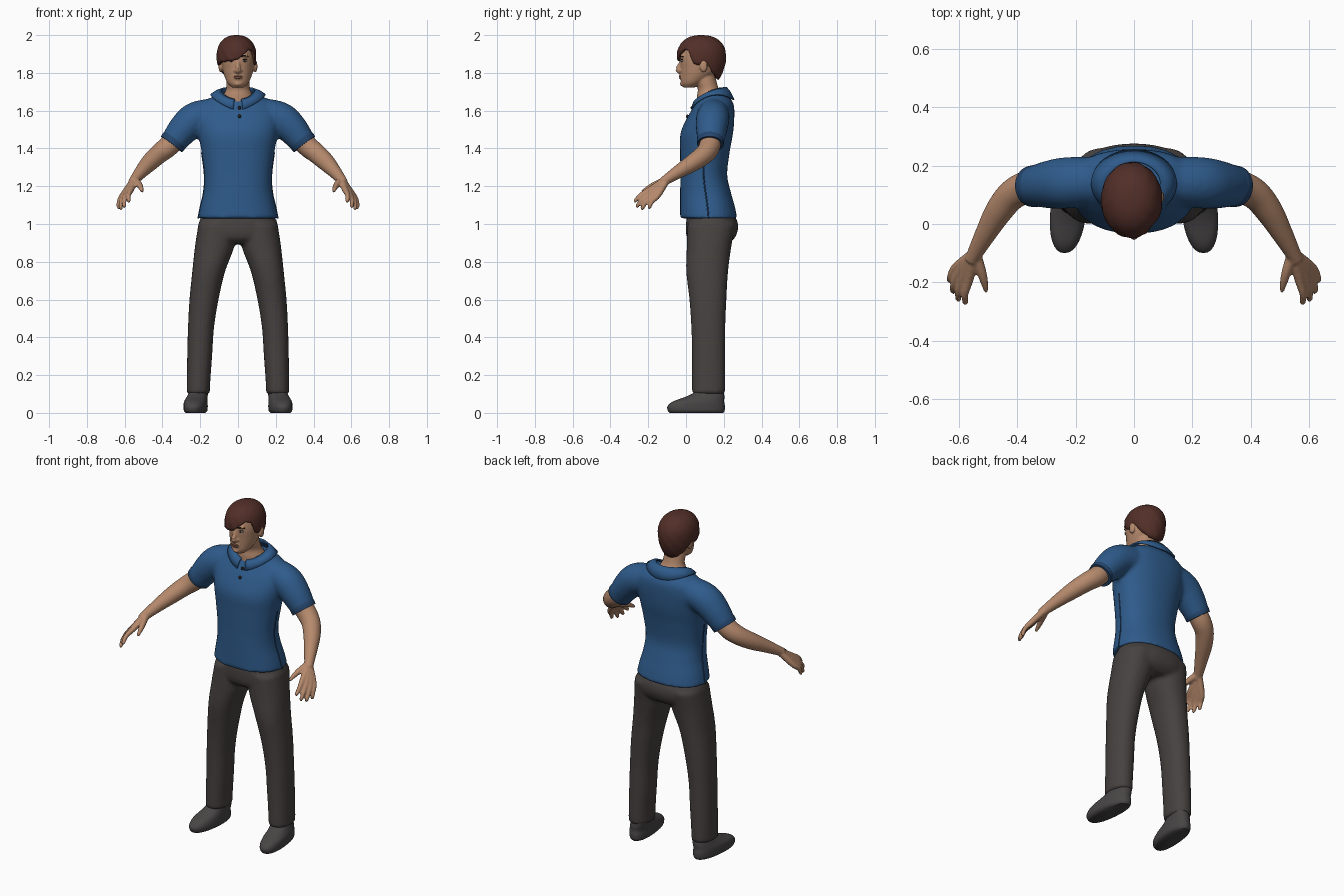
import bpy, bmesh, math
from mathutils import Vector, Matrix

cube = bpy.data.objects.get("Cube")
if cube:
    bpy.data.objects.remove(cube)


def material(name, r, g, b):
    m = bpy.data.materials.new(name)
    m.use_nodes = True
    m.diffuse_color = (r, g, b, 1)
    node = m.node_tree.nodes["Principled BSDF"]
    node.inputs["Base Color"].default_value = (r, g, b, 1)
    node.inputs["Roughness"].default_value = 0.8
    return m


SKIN = material("skin", .46, .25, .15)
LIPS = material("lips", .33, .14, .09)
HAIR = material("brown hair", .085, .028, .021)
SHIRT = material("blue shirt", .028, .105, .26)
TRIM = material("navy trim", .018, .06, .15)
TROUSERS = material("charcoal trousers", .062, .054, .051)
SHOES = material("dark grey shoes", .065, .06, .06)
WHITE = material("eye white", .5, .45, .4)
DARK = material("near black", .02, .015, .015)


def curve_through(secs, k=5):
    """Smooth interpolation of cross-section values."""
    out = []
    for i in range(len(secs) - 1):
        p = [secs[max(0, min(len(secs) - 1, i + j))] for j in (-1, 0, 1, 2)]
        for step in range(k):
            t = step / k
            out.append([b + t * ((c - a) + t * ((2 * a - 5 * b + 4 * c - d)
                        + t * (3 * b - a - 3 * c + d))) / 2
                        for a, b, c, d in zip(*p)])
    return out + [list(secs[-1])]


def loft(bm, secs, side=1, power=2, n=32):
    """Flat rings for (x, y, z, rx, ry); a round tube for (x, y, z, r)."""
    secs = curve_through([(side * s[0], *s[1:]) for s in secs])
    mids = [Vector(s[:3]) for s in secs]
    rings = []
    for i, s in enumerate(secs):
        a, b = Vector((1, 0, 0)), Vector((0, 1, 0))
        if len(s) == 4:
            t = mids[min(i + 1, len(mids) - 1)] - mids[max(i - 1, 0)]
            a = t.cross(Vector((0, 0, 1))).normalized()
            b = a.cross(t).normalized()
        ring = []
        for j in range(n):
            c, d = (f(math.tau * j / n) for f in (math.cos, math.sin))
            c, d = (math.copysign(abs(v) ** (2 / power), v) for v in (c, d))
            ring.append(bm.verts.new(mids[i] + a * c * s[3] + b * d * s[-1]))
        rings.append(ring)
    for r0, r1 in zip(rings, rings[1:]):
        for j in range(n):
            bm.faces.new((r0[j], r0[(j + 1) % n], r1[(j + 1) % n], r1[j]))
    bm.faces.new(rings[0])
    bm.faces.new(rings[-1])


def ball(bm, loc, scale):
    bmesh.ops.create_uvsphere(bm, u_segments=20, v_segments=12, radius=1,
                              matrix=Matrix.Translation(loc) @ Matrix.Diagonal((*scale, 1)))


def finish(name, bm, mat, voxel=0, relax=3):
    bmesh.ops.recalc_face_normals(bm, faces=bm.faces)
    me = bpy.data.meshes.new(name)
    bm.to_mesh(me)
    bm.free()
    me.materials.append(mat)
    ob = bpy.data.objects.new(name, me)
    bpy.context.collection.objects.link(ob)
    bpy.ops.object.select_all(action='DESELECT')
    ob.select_set(True)
    bpy.context.view_layer.objects.active = ob
    bpy.ops.object.shade_smooth_by_angle(angle=math.radians(50))
    if voxel:
        mod = ob.modifiers.new("blend", 'REMESH')
        mod.mode, mod.voxel_size, mod.use_smooth_shade = 'VOXEL', voxel, True
        mod = ob.modifiers.new("relax", 'SMOOTH')
        mod.factor, mod.iterations = .5, relax
    return ob


# Shirt: torso blended with short sleeves
bm = bmesh.new()
torso = [(0, .12, 1.03, .212, .152), (0, .114, 1.09, .2, .145), (0, .103, 1.17, .182, .134),
         (0, .094, 1.26, .178, .124), (0, .1, 1.38, .193, .131), (0, .11, 1.48, .21, .139),
         (0, .133, 1.57, .222, .123), (0, .15, 1.63, .195, .103), (0, .15, 1.665, .15, .085),
         (0, .148, 1.685, .11, .068)]
sleeve = [(.1, .15, 1.59, .08), (.22, .142, 1.56, .088), (.285, .136, 1.505, .083),
          (.345, .13, 1.43, .069)]
loft(bm, torso, power=2.25, n=48)
for s in (1, -1):
    loft(bm, sleeve, s)
finish("shirt", bm, SHIRT, .011, 5)

# Sleeve cuffs, side seams and hem stitching
for s, label in ((1, "left"), (-1, "right")):
    bm = bmesh.new()
    loft(bm, [(.333, .131, 1.447, .07), (.34, .13, 1.438, .072), (.352, .129, 1.422, .07)], s)
    finish(label + "_sleeve_cuff", bm, TRIM)
    bm = bmesh.new()
    loft(bm, [(x + rx - .001, y, z, .004) for x, y, z, rx, ry in torso[:5]], s, n=8)
    finish(label + "_side_seam", bm, TRIM)

# Collar: a folded strip around the neck, open at the front
bm = bmesh.new()
rows = []
for i in range(41):
    a = math.radians(10 + 340 * i / 40)
    sn, cs = math.sin(a), math.cos(a)
    point = max(0, cs) ** 8 * .012
    rows.append([bm.verts.new(v) for v in (
        (.09 * sn, .137 - .077 * cs, 1.69 + .016 * sn * sn - .032 * cs),
        (.115 * sn, .138 - .096 * cs, 1.672 + .03 * sn * sn - .024 * cs),
        (.145 * sn, .14 - .113 * cs, 1.637 + .046 * sn * sn - .02 * cs - point))])
for r0, r1 in zip(rows, rows[1:]):
    for k in range(2):
        bm.faces.new((r0[k], r1[k], r1[k + 1], r0[k + 1]))
ob = finish("collar", bm, SHIRT)
mod = ob.modifiers.new("cloth", 'SOLIDIFY')
mod.thickness, mod.offset = .008, 0

# Buttons down the front opening
bm = bmesh.new()
for y, z in ((.032, 1.615), (.008, 1.57)):
    ball(bm, (.008, y, z), (.009, .008, .009))
finish("buttons", bm, DARK)

# Trousers: hips blended with two legs
bm = bmesh.new()
loft(bm, [(0, .125, 1.06, .18, .115), (0, .136, 1.02, .203, .134), (0, .137, .97, .212, .138),
          (0, .132, .925, .2, .125), (0, .13, .895, .13, .09)], power=2.2, n=48)
for s in (1, -1):
    loft(bm, [(.11, .135, 1, .1, .128), (.124, .122, .88, .104, .118), (.155, .112, .75, .087, .111),
              (.18, .116, .6, .077, .098), (.196, .118, .45, .069, .09), (.203, .12, .3, .066, .088),
              (.209, .12, .16, .062, .088), (.21, .12, .1, .062, .087)], s, 2.2)
finish("trousers", bm, TROUSERS, .011, 4)

# Shoes: low rounded shells, toes turned out
for s, label in ((1, "left"), (-1, "right")):
    bm = bmesh.new()
    loft(bm, [(.222, .055, 0, .05, .142), (.222, .054, .012, .06, .15), (.222, .054, .035, .062, .152),
              (.222, .066, .06, .06, .136), (.218, .1, .085, .054, .103), (.213, .122, .11, .05, .078),
              (.21, .125, .14, .048, .07)], s, 2.3)
    for v in bm.verts:
        v.co.x += s * (.08 - v.co.y) * .09
    finish(label + "_shoe", bm, SHOES)

# Head, neck, nose and ears
bm = bmesh.new()
loft(bm, [(0, .015, 1.722, .03, .028), (0, .032, 1.745, .054, .058), (0, .056, 1.78, .071, .084),
          (0, .075, 1.82, .082, .104), (0, .082, 1.88, .088, .112), (0, .085, 1.94, .078, .096),
          (0, .085, 1.975, .045, .055)])
loft(bm, [(0, .135, 1.6, .1, .08), (0, .128, 1.675, .08, .07), (0, .118, 1.715, .063, .056),
          (0, .102, 1.76, .06, .058), (0, .09, 1.82, .055, .055)])
loft(bm, [(0, -.02, 1.875, .009), (0, -.032, 1.845, .01), (0, -.042, 1.818, .014),
          (0, -.025, 1.802, .013)])
ball(bm, (0, -.016, 1.742), (.022, .016, .014))
ball(bm, (0, -.024, 1.778), (.026, .012, .014))
for s in (1, -1):
    ball(bm, (s * .013, -.026, 1.812), (.01, .012, .009))
    ball(bm, (s * .03, -.018, 1.892), (.026, .012, .009))
    ball(bm, (s * .092, .093, 1.835), (.011, .021, .032))
finish("head", bm, SKIN, .005, 2)

# Eyes, eyebrows and lips
eyes, dark, lips = bmesh.new(), bmesh.new(), bmesh.new()
for s in (1, -1):
    ball(eyes, (s * .034, -.02, 1.864), (.015, .007, .006))
    ball(dark, (s * .034, -.024, 1.864), (.006, .0045, .006))
    ball(dark, (s * .034, -.021, 1.871), (.017, .007, .002))
    loft(dark, [(.015, -.028, 1.886, .003), (.035, -.027, 1.892, .004), (.055, -.014, 1.886, .002)], s, n=10)
for z, w in ((1.782, .024), (1.773, .02)):
    ball(lips, (0, -.031, z), (w, .007, .005))
finish("eyes", eyes, WHITE)
finish("brows_and_pupils", dark, DARK)
finish("lips", lips, LIPS)

# Hair: a dome whose lower edge follows the hairline, with a side-swept fringe
hairline = [(-180, 1.762), (-150, 1.768), (-122, 1.8), (-100, 1.86), (-82, 1.84), (-70, 1.85),
            (-45, 1.858), (-15, 1.865), (5, 1.872), (20, 1.897), (40, 1.925), (58, 1.92),
            (70, 1.85), (82, 1.84), (100, 1.86), (122, 1.8), (150, 1.768), (180, 1.762)]


def lower_edge(deg):
    for (a, za), (b, zb) in zip(hairline, hairline[1:]):
        if a <= deg <= b:
            return za + (zb - za) * (deg - a) / (b - a)


bm = bmesh.new()
N, ROWS, TOP, MID = 96, 18, 2.0, 1.885
top = bm.verts.new((-.008, .085, TOP))
grid = []
for j in range(N):
    deg = -180 + 360 * j / N
    a, low, col = math.radians(deg), lower_edge(deg), []
    for i in range(1, ROWS + 1):
        z = TOP - (TOP - low) * (i / ROWS) ** 1.8
        h = (z - MID) / (TOP - MID)
        f = (1 - h ** 2.3) ** (1 / 2.3) if h > 0 else 1 - .27 * h * h
        f *= 1 + .012 * math.sin(11 * a + 9 * h) * (i / ROWS)
        col.append(bm.verts.new((-.008 + .105 * f * math.sin(a), .082 - .13 * f * math.cos(a), z)))
    grid.append(col)
for j in range(N):
    c0, c1 = grid[j], grid[(j + 1) % N]
    bm.faces.new((top, c0[0], c1[0]))
    for i in range(ROWS - 1):
        bm.faces.new((c0[i], c0[i + 1], c1[i + 1], c1[i]))
ob = finish("hair", bm, HAIR)
mod = ob.modifiers.new("thickness", 'SOLIDIFY')
mod.thickness, mod.offset = .018, -1

# Arms and hands: each finger runs from the wrist through its knuckle to the tip
wrist = (.545, -.1, 1.238)
fingers = [((.565, -.185, 1.185), (.58, -.275, 1.118)), ((.585, -.182, 1.168), (.604, -.264, 1.09)),
           ((.6, -.168, 1.158), (.622, -.236, 1.078)), ((.609, -.148, 1.153), (.634, -.198, 1.083))]
for s, label in ((1, "left"), (-1, "right")):
    bm = bmesh.new()
    loft(bm, [(.31, .133, 1.47, .055), (.37, .125, 1.41, .056), (.42, .098, 1.37, .052),
              (.465, .042, 1.328, .047), (.507, -.03, 1.283, .037), (*wrist, .027),
              (.557, -.125, 1.22, .025)], s)
    for knuckle, tip in fingers:
        k, t = Vector(knuckle), Vector(tip)
        bend = k.lerp(t, .55) + Vector((.006, -.004, .006))
        loft(bm, [(*wrist, .02), (*k, .0165), (*bend, .0125), (*k.lerp(t, .93), .010), (*t, .006)], s, n=16)
    loft(bm, [(.54, -.115, 1.228, .02), (.523, -.165, 1.208, .017), (.512, -.205, 1.188, .0125),
              (.507, -.233, 1.17, .007)], s, n=16)
    finish(label + "_arm_and_hand", bm, SKIN, .006, 2)
